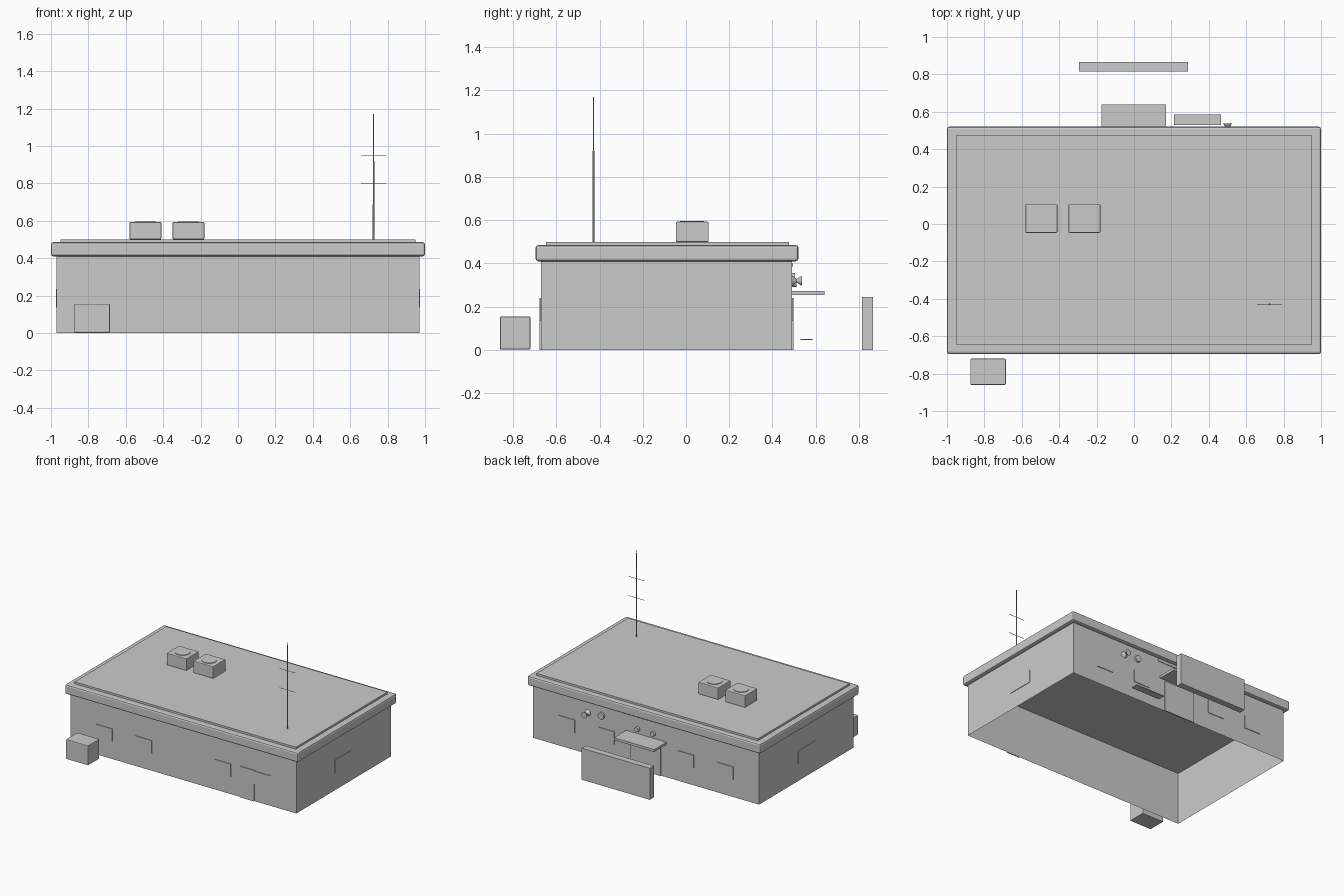
import bpy
import bmesh
from mathutils import Vector, Matrix

cube = bpy.data.objects.get("Cube")
if cube:
    bpy.data.objects.remove(cube, do_unlink=True)

grey = bpy.data.materials.new("plain_grey")
grey.use_nodes = True
GREY = (0.6, 0.6, 0.6, 1)
grey.diffuse_color = GREY
for node in grey.node_tree.nodes:
    if node.type == 'BSDF_PRINCIPLED':
        node.inputs["Base Color"].default_value = GREY


def finish(name, bm):
    mesh = bpy.data.meshes.new(name)
    bm.to_mesh(mesh)
    bm.free()
    mesh.materials.append(grey)
    obj = bpy.data.objects.new(name, mesh)
    bpy.context.scene.collection.objects.link(obj)
    return obj


def box(name, x, y, z, bevel=0, open_ends=False):
    """Box from (min, max) ranges on each axis."""
    bm = bmesh.new()
    bmesh.ops.create_cube(bm, size=1)
    size = Vector((x[1] - x[0], y[1] - y[0], z[1] - z[0]))
    mid = Vector((x[0] + x[1], y[0] + y[1], z[0] + z[1])) / 2
    bmesh.ops.scale(bm, vec=size, verts=bm.verts)
    bmesh.ops.translate(bm, vec=mid, verts=bm.verts)
    if open_ends:
        ends = [f for f in bm.faces if abs(f.normal.z) > 0.5]
        bmesh.ops.delete(bm, geom=ends, context='FACES_ONLY')
    if bevel:
        bmesh.ops.bevel(bm, geom=bm.edges[:], offset=bevel, segments=2,
                        profile=0.5, affect='EDGES')
    return finish(name, bm)


def rod(name, start, end, r1, r2, sides=12):
    """Round or tapered rod between two points."""
    a, b = Vector(start), Vector(end)
    bm = bmesh.new()
    turn = (b - a).to_track_quat('Z', 'Y').to_matrix().to_4x4()
    bmesh.ops.create_cone(bm, cap_ends=True, segments=sides, radius1=r1,
                          radius2=r2, depth=(b - a).length,
                          matrix=Matrix.Translation((a + b) / 2) @ turn)
    return finish(name, bm)


FRONT, BACK, SIDE = -0.67, 0.49, 0.97
WINDOW_Z = (0.135, 0.235)

# Hollow shell with an open underside, and the roof
box("walls", (-SIDE, SIDE), (FRONT, BACK), (0, 0.42), open_ends=True)
box("roof_slab", (-1, 1), (-0.695, 0.52), (0.41, 0.485), bevel=0.012)
box("roof_deck", (-0.95, 0.95), (-0.647, 0.477), (0.48, 0.5))

# Thin windows on all four walls
for cx in (-0.68, -0.34, 0.34, 0.68):
    xs = (cx - 0.07, cx + 0.07)
    box("front_window", xs, (FRONT - 0.005, FRONT), WINDOW_Z)
    box("back_window", xs, (BACK, BACK + 0.005), WINDOW_Z)
for s in (-1, 1):
    xs = sorted((s * SIDE, s * (SIDE + 0.004)))
    box("side_window", xs, (-0.2, 0.01), WINDOW_Z)

# Doors, canopy and blank strip over the main entrance
box("front_door", (0.49, 0.61), (FRONT - 0.007, FRONT), (0, 0.24))
box("back_door", (-0.13, 0.13), (BACK, BACK + 0.008), (0, 0.24))
box("canopy", (-0.175, 0.17), (BACK, 0.64), (0.253, 0.272))
box("entrance_strip", (-0.19, 0.19), (BACK, BACK + 0.004), (0.385, 0.4))

# Small round fittings on the back wall
rod("horn_base", (0.5, BACK, 0.32), (0.5, 0.512, 0.32), 0.025, 0.008)
rod("horn_mouth", (0.5, 0.512, 0.32), (0.5, 0.537, 0.32), 0.008, 0.024)
rod("wall_disc", (0.38, BACK, 0.33), (0.38, 0.503, 0.33), 0.026, 0.026, 20)
for x in (-0.065, 0.07):
    rod("entrance_lamp", (x, BACK, 0.31), (x, 0.51, 0.31), 0.018, 0.018)

# Free-standing pieces
box("screen_wall", (-0.295, 0.29), (0.815, 0.865), (0, 0.245))
box("bench_seat", (0.215, 0.465), (0.53, 0.585), (0.045, 0.051))
box("ground_unit", (-0.875, -0.685), (-0.86, -0.72), (0.002, 0.155), bevel=0.005)

# Rooftop cooling units
for x in (-0.495, -0.265):
    box("roof_unit", (x - 0.085, x + 0.085), (-0.047, 0.105), (0.5, 0.593), bevel=0.005)
    rod("unit_fan_cover", (x, 0.028, 0.593), (x, 0.028, 0.597), 0.055, 0.055, 20)

# Antenna with two crossbars
AX, AY = 0.725, -0.428
rod("antenna_base", (AX, AY, 0.5), (AX, AY, 0.92), 0.005, 0.004, 8)
rod("antenna_tip", (AX, AY, 0.92), (AX, AY, 1.17), 0.003, 0.002, 8)
for z in (0.8, 0.95):
    rod("antenna_crossbar", (AX - 0.067, AY, z), (AX + 0.067, AY, z), 0.0018, 0.0018, 6)
